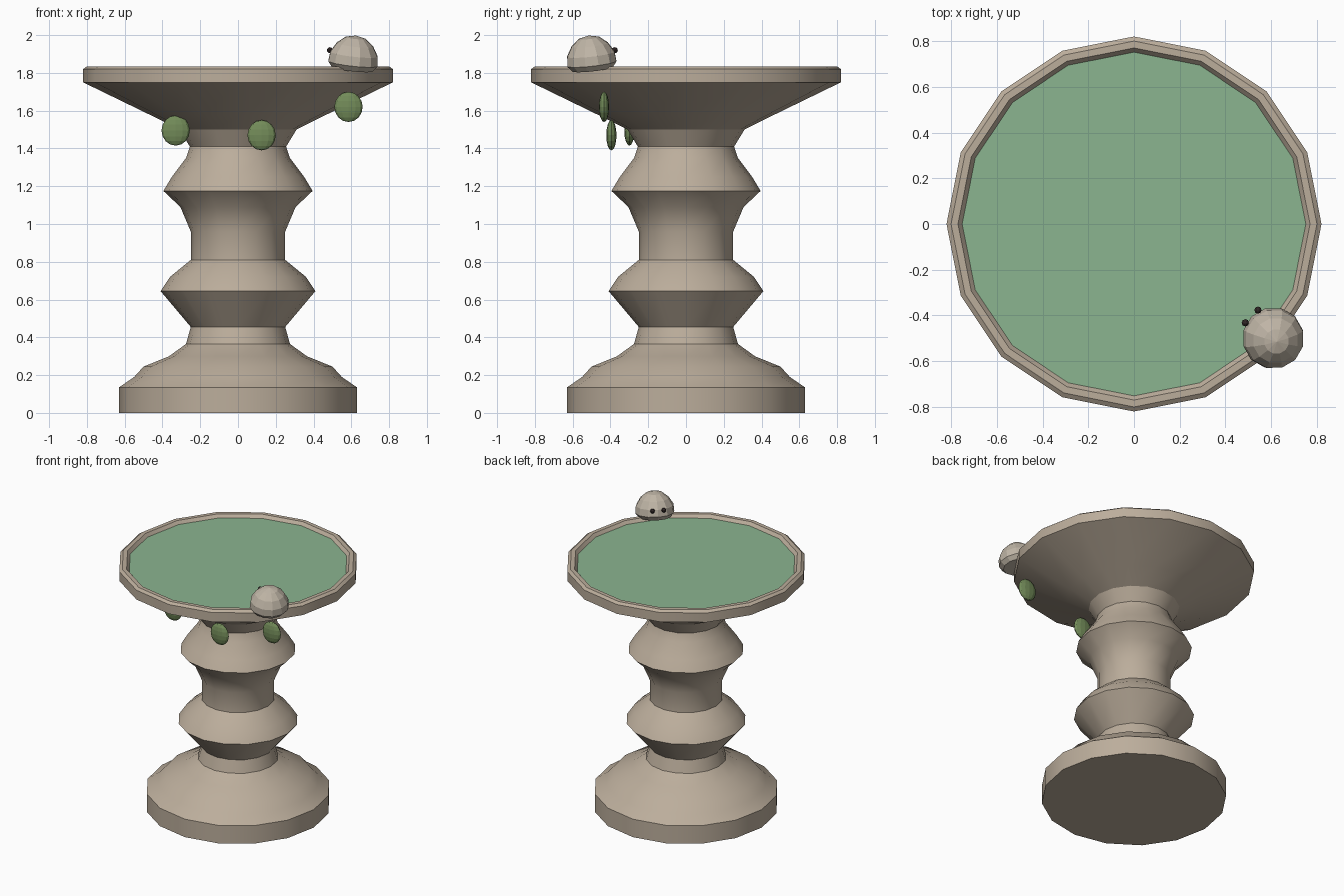
import bpy
import bmesh
from math import radians, cos, sin, pi

if "Cube" in bpy.data.objects:
    bpy.data.objects.remove(bpy.data.objects["Cube"])


def material(name, rgb):
    mat = bpy.data.materials.new(name)
    mat.diffuse_color = (*rgb, 1)
    mat.use_nodes = True
    mat.node_tree.nodes["Principled BSDF"].inputs["Base Color"].default_value = mat.diffuse_color
    return mat


stone = material("stone", (0.50, 0.42, 0.33))
pale_stone = material("pale_stone", (0.52, 0.46, 0.38))
green = material("leaf_green", (0.17, 0.26, 0.10))
water_green = material("water_green", (0.26, 0.46, 0.28))
dark = material("dark", (0.03, 0.02, 0.02))


def lathe(name, profile, sides, mat, smooth=True):
    """Revolve (radius, height) points around z."""
    bm = bmesh.new()
    rings = []
    for r, z in profile:
        if r == 0:
            rings.append([bm.verts.new((0, 0, z))] * sides)
        else:
            rings.append([bm.verts.new((r * cos(2 * pi * i / sides), r * sin(2 * pi * i / sides), z))
                          for i in range(sides)])
    for low, high in zip(rings, rings[1:]):
        for i in range(sides):
            j = (i + 1) % sides
            corners = list(dict.fromkeys((low[i], low[j], high[j], high[i])))
            bm.faces.new(corners)
    mesh = bpy.data.meshes.new(name)
    bm.to_mesh(mesh)
    bm.free()
    obj = bpy.data.objects.new(name, mesh)
    bpy.context.collection.objects.link(obj)
    mesh.materials.append(mat)
    if smooth:
        bpy.ops.object.select_all(action="DESELECT")
        obj.select_set(True)
        bpy.context.view_layer.objects.active = obj
        bpy.ops.object.shade_smooth_by_angle(angle=radians(30))
    return obj


def ball(name, location, scale, segments, rings, mat):
    bpy.ops.mesh.primitive_uv_sphere_add(segments=segments, ring_count=rings, radius=1, location=location)
    obj = bpy.context.object
    obj.name = name
    obj.scale = scale
    obj.data.materials.append(mat)
    return obj


# Turned pedestal and wide basin with a raised rim
lathe("pedestal_basin", [
    (0, 0), (0.63, 0), (0.63, 0.135), (0.55, 0.19), (0.50, 0.245), (0.365, 0.30),
    (0.275, 0.365), (0.25, 0.455), (0.41, 0.645), (0.36, 0.72), (0.25, 0.81),
    (0.25, 0.96), (0.305, 1.09), (0.395, 1.175), (0.35, 1.25), (0.275, 1.35),
    (0.255, 1.41), (0.31, 1.50), (0.46, 1.575), (0.82, 1.75), (0.82, 1.82),
    (0.80, 1.835), (0.77, 1.835), (0.75, 1.81), (0.75, 1.79)], 16, stone)

# Water surface
lathe("water", [(0.757, 1.812), (0, 1.812)], 16, water_green, smooth=False)

# Small round leaves below the basin
for i, (x, y, z) in enumerate([(-0.33, -0.30, 1.495), (0.125, -0.395, 1.47), (0.585, -0.434, 1.62)]):
    ball(f"leaf_{i + 1}", (x, y, z), (0.075, 0.027, 0.08), 12, 8, green)

# Little domed creature leaning on the rim, looking at the water
body = lathe("creature_body", [
    (0, 0), (0.11, 0), (0.135, 0.03), (0.13, 0.08), (0.10, 0.13), (0.055, 0.167), (0, 0.18)],
    12, pale_stone, smooth=False)
body.location = (0.605, -0.495, 1.82)
body.rotation_euler = (0, radians(-9), radians(135))

# Eyes, either side of the facing direction
for side, turn in (("left", 17), ("right", -17)):
    a = radians(135 + turn)
    ball(f"creature_eye_{side}", (0.605 + 0.134 * cos(a), -0.495 + 0.134 * sin(a), 1.92),
         (0.016, 0.016, 0.016), 8, 6, dark)
